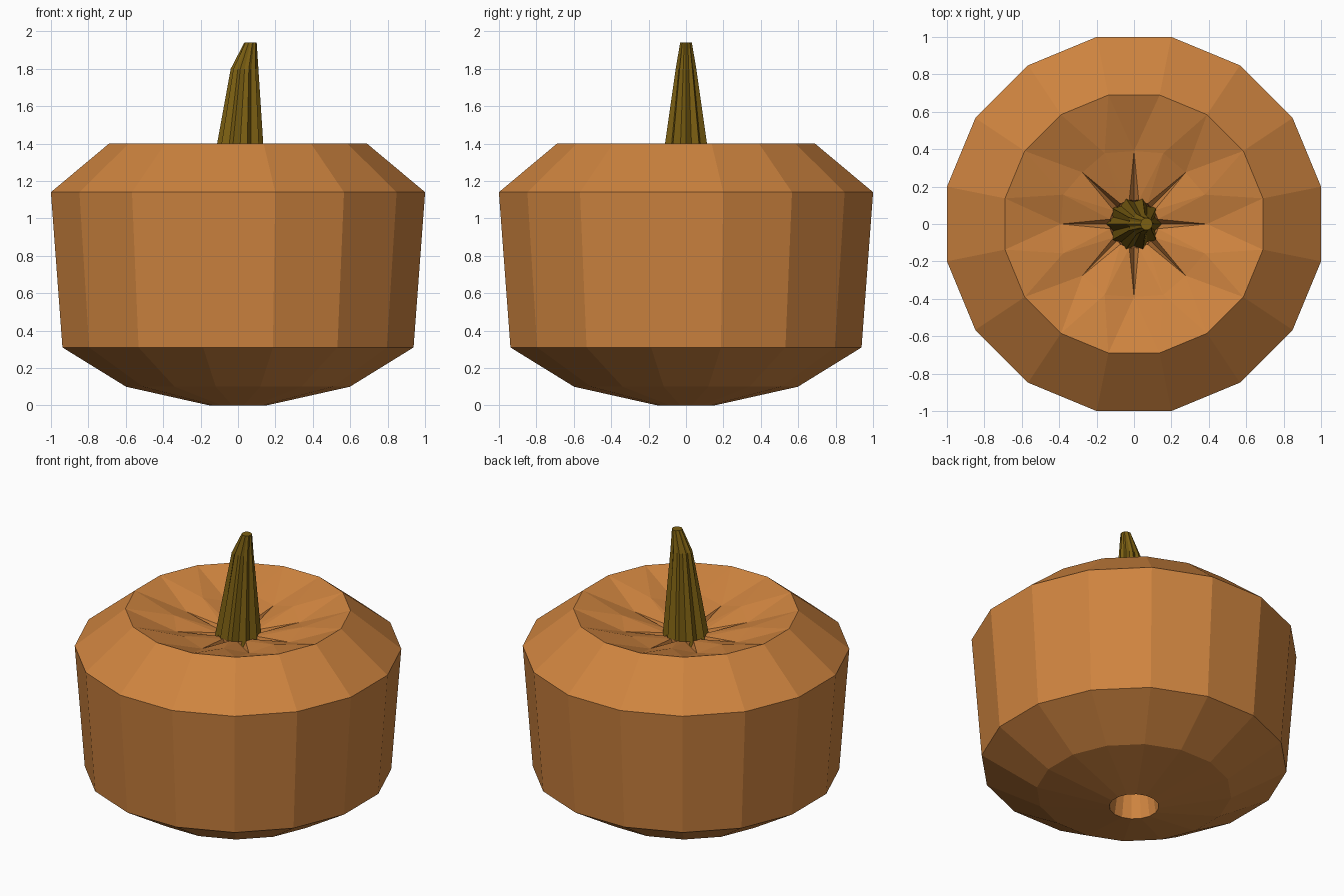
import bpy, bmesh, math

if "Cube" in bpy.data.objects:
    bpy.data.objects.remove(bpy.data.objects["Cube"])

N = 16
STEP = 2 * math.pi / N


def polar(r, a, z, cx=0.0, squash=1.0):
    return (cx + r * math.cos(a), r * squash * math.sin(a), z)


def ring(bm, r, z, offset=0.5):
    return [bm.verts.new(polar(r, (i + offset) * STEP, z)) for i in range(N)]


def bridge(bm, a, b):
    for i in range(len(a)):
        j = (i + 1) % len(a)
        bm.faces.new((a[i], a[j], b[j], b[i]))


def finish(bm, name, colour):
    bmesh.ops.recalc_face_normals(bm, faces=bm.faces)
    mesh = bpy.data.meshes.new(name)
    bm.to_mesh(mesh)
    bm.free()
    mat = bpy.data.materials.new(name + "_colour")
    mat.diffuse_color = colour
    mat.use_nodes = True
    mat.node_tree.nodes["Principled BSDF"].inputs["Base Color"].default_value = mat.diffuse_color
    mesh.materials.append(mat)
    ob = bpy.data.objects.new(name, mesh)
    bpy.context.collection.objects.link(ob)
    return ob


# Pumpkin shell: faceted outside, core hole from the bottom up to the stem
bm = bmesh.new()
profile = [(0.155, 0), (0.61, 0.10), (0.957, 0.31), (1.02, 1.14), (0.703, 1.40)]
rings = [ring(bm, r, z) for r, z in profile]
for a, b in zip(rings, rings[1:]):
    bridge(bm, a, b)
rim = rings[-1]
neck = ring(bm, 0.13, 1.24)
core = ring(bm, 0.10, 0.35)
bridge(bm, neck, core)
bridge(bm, core, rings[0])

# Sunken top: eight grooves alternating with eight ridges
mid = [bm.verts.new(polar(0.39, i * STEP, 1.28) if i % 2 == 0
                    else polar(0.41, i * STEP, 1.32)) for i in range(N)]
for i in range(N):
    j = (i + 1) % N
    bm.faces.new((rim[i - 1], rim[i], mid[i]))
    bm.faces.new((rim[i], mid[j], mid[i]))
    bm.faces.new((mid[i], mid[j], neck[i]))
    if i % 2 == 0:
        crease = bm.verts.new(polar(0.11, i * STEP, 1.17))
        bm.faces.new((mid[i], neck[i], crease))
        bm.faces.new((mid[i], crease, neck[i - 1]))
        bm.faces.new((crease, neck[i], neck[i - 1]))
    else:
        bm.faces.new((mid[i], neck[i], neck[i - 1]))
finish(bm, "pumpkin_body", (0.62, 0.23, 0.05, 1))

# Ribbed stem leaning to +x: radius, height, centre x, y squash, groove depth
bm = bmesh.new()
sections = [(0.148, 1.20, 0.0, 1.0, 0.80), (0.074, 1.80, 0.035, 0.78, 0.82),
            (0.033, 1.94, 0.067, 1.0, 0.95)]
M = 20
loops = []
for r, z, cx, sq, groove in sections:
    loops.append([bm.verts.new(polar(r * (groove if i % 2 else 1), i * 2 * math.pi / M, z, cx, sq))
                  for i in range(M)])
for a, b in zip(loops, loops[1:]):
    bridge(bm, a, b)
bm.faces.new(loops[0])
bm.faces.new(loops[-1])
finish(bm, "stem", (0.20, 0.115, 0.006, 1))
